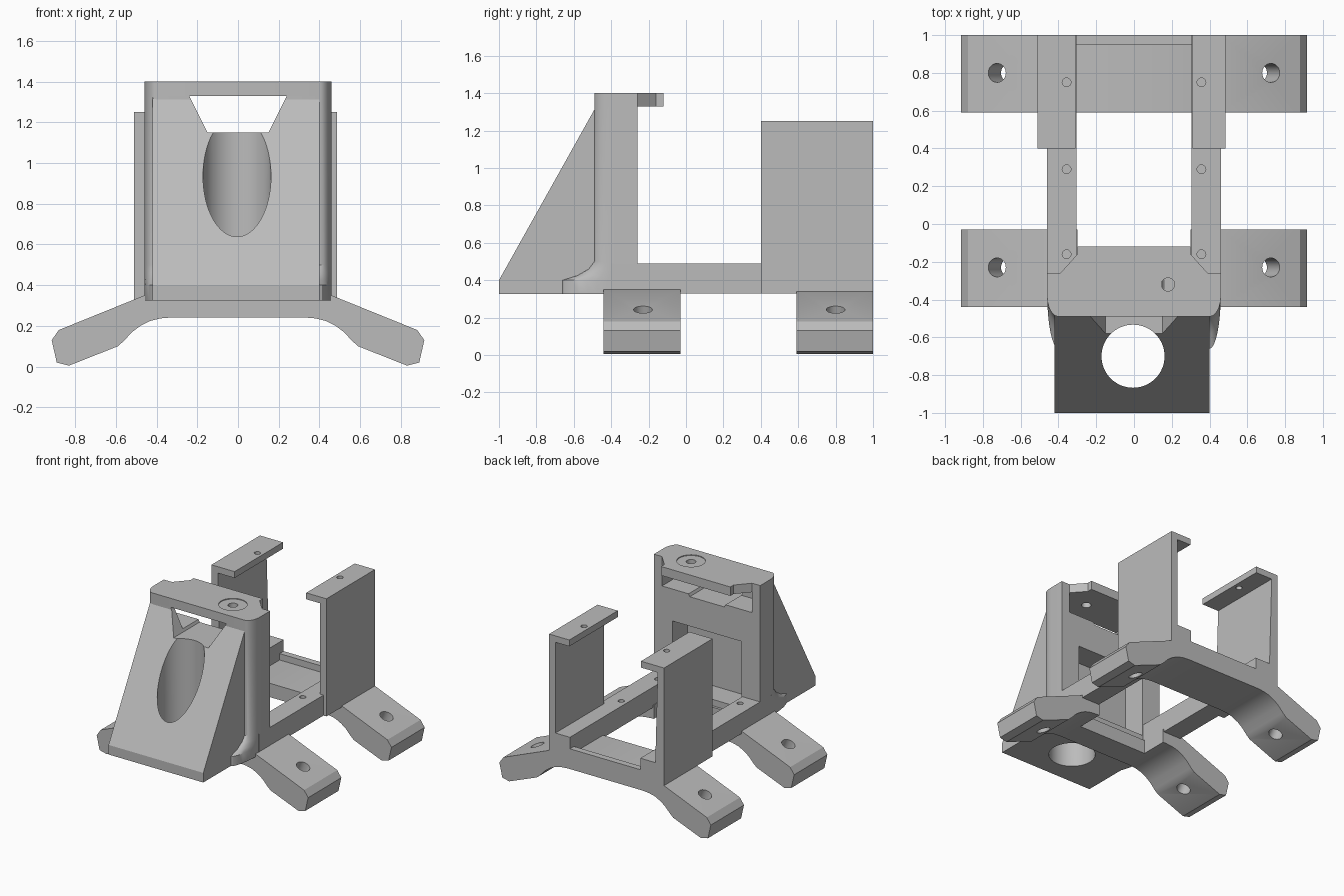
import bpy, bmesh, math
from mathutils import Vector, Matrix

if "Cube" in bpy.data.objects:
    bpy.data.objects.remove(bpy.data.objects["Cube"], do_unlink=True)

GREY = (0.5, 0.5, 0.5, 1)
mat = bpy.data.materials.new("plain_grey")
mat.use_nodes = True
mat.diffuse_color = GREY
mat.node_tree.nodes["Principled BSDF"].inputs["Base Color"].default_value = GREY


def finish(name, bm):
    bmesh.ops.recalc_face_normals(bm, faces=bm.faces)
    mesh = bpy.data.meshes.new(name)
    bm.to_mesh(mesh)
    bm.free()
    ob = bpy.data.objects.new(name, mesh)
    mesh.materials.append(mat)
    bpy.context.collection.objects.link(ob)
    return ob


def loft(name, rings):
    bm = bmesh.new()
    loops = [[bm.verts.new(p) for p in ring] for ring in rings]
    n = len(loops[0])
    for a, b in zip(loops, loops[1:]):
        for i in range(n):
            bm.faces.new((a[i], a[(i + 1) % n], b[(i + 1) % n], b[i]))
    bm.faces.new(loops[0])
    bm.faces.new(loops[-1])
    return finish(name, bm)


def prism(name, pts, axis, lo, hi):
    """Extrude a 2D profile along one axis."""
    def place(p, d):
        q = list(p)
        q.insert("xyz".index(axis), d)
        return q
    return loft(name, [[place(p, d) for p in pts] for d in (lo, hi)])


def box(name, x, y, z):
    pts = [(x[0], y[0]), (x[1], y[0]), (x[1], y[1]), (x[0], y[1])]
    return prism(name, pts, "z", *z)


def rod(centre, r, depth, tilt=0.0, sides=32):
    bm = bmesh.new()
    m = Matrix.Translation(Vector(centre)) @ Matrix.Rotation(tilt, 4, "Y")
    bmesh.ops.create_cone(bm, cap_ends=True, segments=sides, radius1=r,
                          radius2=r, depth=depth, matrix=m)
    return finish("cutter", bm)


def cut(ob, cutters):
    for c in cutters:
        c.hide_render = True
        mod = ob.modifiers.new("cut", "BOOLEAN")
        mod.operation = "DIFFERENCE"
        mod.solver = "EXACT"
        mod.object = c
        bpy.context.view_layer.objects.active = ob
        bpy.ops.object.modifier_apply(modifier=mod.name)


def mirrored(half):
    return half + [(-x, y) for x, y in reversed(half)]


# Leg arches: splayed feet with a rounded underside
top = [(0.46, 0.35), (0.88, 0.18), (0.915, 0.13), (0.89, 0.02), (0.83, 0.005),
       (0.59, 0.10)]
arc = [(0.56, 0.127), (0.52, 0.17), (0.48, 0.2), (0.43, 0.225), (0.38, 0.237),
       (0.32, 0.242)]
arch = mirrored(top + arc)
legs = []
for name, y0, y1, hy in (("front_legs", -0.44, -0.03, -0.23),
                         ("rear_legs", 0.59, 1.0, 0.80)):
    leg = prism(name, arch, "y", y0, y1)
    cut(leg, [rod((s * 0.70, hy, 0.18), 0.05, 0.5, s * 0.38) for s in (-1, 1)])
    legs.append(leg)
cut(legs[0], [box("cutter", (-0.3, 0.3), (-0.24, 0.1), (0.1, 0.6))])
lip = box("rear_lip", (-0.32, 0.32), (0.95, 1.0), (0.33, 0.40))

# Side rails and rear hooked brackets
parts = list(legs)
for side, s, out in (("left", 1, 0.485), ("right", -1, 0.51)):
    def span(a, b):
        return sorted((s * a, s * b))
    rail = box(side + "_rail", span(0.305, 0.46), (-0.40, 1.0), (0.33, 0.49))
    cut(rail, [rod((s * 0.357, y, 0.45), 0.023, 0.2) for y in (-0.16, 0.29)])
    hook = [(s * x, z) for x, z in (
        (0.43, 0.33), (out, 0.33), (out, 1.25), (0.31, 1.25), (0.31, 1.20),
        (out - 0.055, 1.20))]
    bracket = prism(side + "_bracket", hook, "y", 0.40, 1.0)
    cut(bracket, [rod((s * 0.357, 0.75, 1.22), 0.023, 0.2)])
    parts += [rail, bracket]


# Upright block with rounded front corners that flare into a foot
def ring(front, start, z):
    half = [(0.46, -0.26)]
    for i in range(9):
        a = math.pi / 2 * i / 8
        half.append((0.40 + 0.06 * math.cos(a),
                     start + (front - start) * math.sin(a)))
    return [(x, y, z) for x, y in mirrored(half)]


upright = loft("upright", [ring(-0.66, -0.36, 0.325), ring(-0.66, -0.36, 0.40),
                           ring(-0.58, -0.37, 0.425), ring(-0.52, -0.38, 0.46),
                           ring(-0.49, -0.38, 0.50), ring(-0.49, -0.38, 1.33)])
wedge = prism("wedge", [(-1, 0.325), (-1, 0.40), (-0.48, 1.33), (-0.40, 1.33),
                        (-0.40, 0.325)], "x", -0.42, 0.40)

# Vertical bore, trapezoid window, cavity below the cap, and rear pocket
window = [(-0.15, 1.15), (0.15, 1.15), (0.245, 1.34), (-0.245, 1.34)]
for ob in (upright, wedge):
    cut(ob, [rod((-0.005, -0.70, 0.8), 0.167, 2, sides=64),
             prism("cutter", window, "y", -1.2, 0),
             box("cutter", (-0.39, 0.39), (-0.455, 0), (1.17, 1.4)),
             box("cutter", (-0.30, 0.30), (-0.45, 0), (0.40, 0.92))])

# Cap plate with chamfered rear tongue and a screw seat
half = [(0.30, -0.12), (0.30, -0.16), (0.39, -0.26), (0.46, -0.26)]
for i in range(9):
    a = math.pi / 2 * i / 8
    half.append((0.40 + 0.06 * math.cos(a), -0.38 - 0.11 * math.sin(a)))
cap = prism("cap_plate", mirrored(half), "z", 1.33, 1.40)
cut(cap, [rod((0.18, -0.32, 1.40), 0.102, 0.012),
          rod((0.18, -0.32, 1.38), 0.035, 0.3)])

parts += [lip, upright, wedge, cap]

# Remove cutters and smooth the curved surfaces
for ob in list(bpy.data.objects):
    if ob.name.startswith("cutter"):
        bpy.data.objects.remove(ob, do_unlink=True)
bpy.ops.object.select_all(action="DESELECT")
for ob in parts:
    ob.select_set(True)
bpy.context.view_layer.objects.active = upright
bpy.ops.object.shade_smooth_by_angle(angle=math.radians(25))
